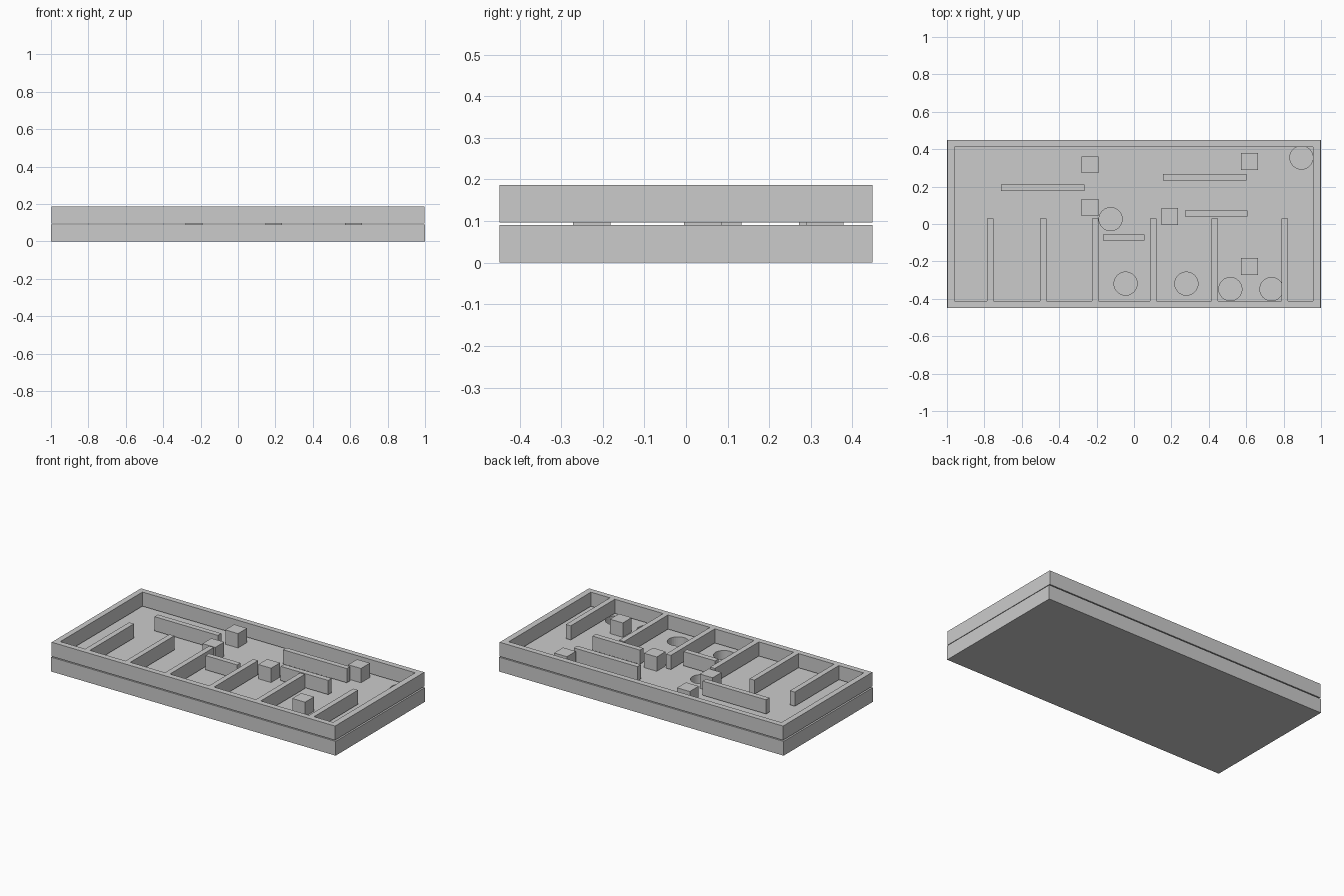
import bpy

if "Cube" in bpy.data.objects:
    bpy.data.objects.remove(bpy.data.objects["Cube"])

BASE_TOP = 0.091
WALL_Z = (0.097, 0.187)


def box(name, x0, x1, y0, y1, z0, z1):
    bpy.ops.mesh.primitive_cube_add(
        size=1, location=((x0 + x1) / 2, (y0 + y1) / 2, (z0 + z1) / 2))
    ob = bpy.context.object
    ob.name = name
    ob.scale = (x1 - x0, y1 - y0, z1 - z0)
    bpy.ops.object.transform_apply(location=False, rotation=False, scale=True)
    return ob


def wall(name, x0, x1, y0, y1):
    return box(name, x0, x1, y0, y1, *WALL_Z)


# Base board with blind round holes
board = box("base_board", -1, 1, -0.448, 0.448, 0, BASE_TOP)
holes = [(0.895, 0.355), (-0.125, 0.026), (-0.045, -0.319),
         (0.28, -0.319), (0.515, -0.348), (0.735, -0.348)]
cutters = []
for i, (x, y) in enumerate(holes):
    bpy.ops.mesh.primitive_cylinder_add(
        vertices=32, radius=0.062, depth=0.16, location=(x, y, 0.011 + 0.08))
    cutter = bpy.context.object
    cutter.name = f"hole_cutter_{i + 1}"
    cutter.hide_render = True
    mod = board.modifiers.new(cutter.name, 'BOOLEAN')
    mod.operation = 'DIFFERENCE'
    mod.solver = 'EXACT'
    mod.object = cutter
    cutters.append(cutter)

# Apply the cuts and remove the cutters
bpy.context.view_layer.objects.active = board
for mod in list(board.modifiers):
    bpy.ops.object.modifier_apply(modifier=mod.name)
for cutter in cutters:
    bpy.data.objects.remove(cutter)

# Outer frame, raised slightly above the board
wall("frame_left", -0.996, -0.96, -0.448, 0.448)
wall("frame_right", 0.957, 0.996, -0.448, 0.448)
wall("frame_front", -0.96, 0.957, -0.448, -0.412)
wall("frame_back", -0.96, 0.957, 0.412, 0.448)

# Row of dividers running back from the front frame
for i, x in enumerate([-0.769, -0.485, -0.207, 0.103, 0.432, 0.806]):
    wall(f"divider_{i + 1}", x - 0.017, x + 0.017, -0.412, 0.03)

# Free-standing barriers: x start, x end, y centre
for i, (x0, x1, y) in enumerate([(-0.711, -0.265, 0.194), (0.155, 0.602, 0.249),
                                 (0.273, 0.607, 0.056), (-0.166, 0.056, -0.072)]):
    wall(f"barrier_{i + 1}", x0, x1, y - 0.017, y + 0.017)

# Cube blocks standing on the board
for i, (x, y) in enumerate([(-0.235, 0.317), (-0.235, 0.088), (0.191, 0.04),
                            (0.617, 0.334), (0.617, -0.227)]):
    box(f"block_{i + 1}", x - 0.045, x + 0.045, y - 0.045, y + 0.045, BASE_TOP, 0.182)
